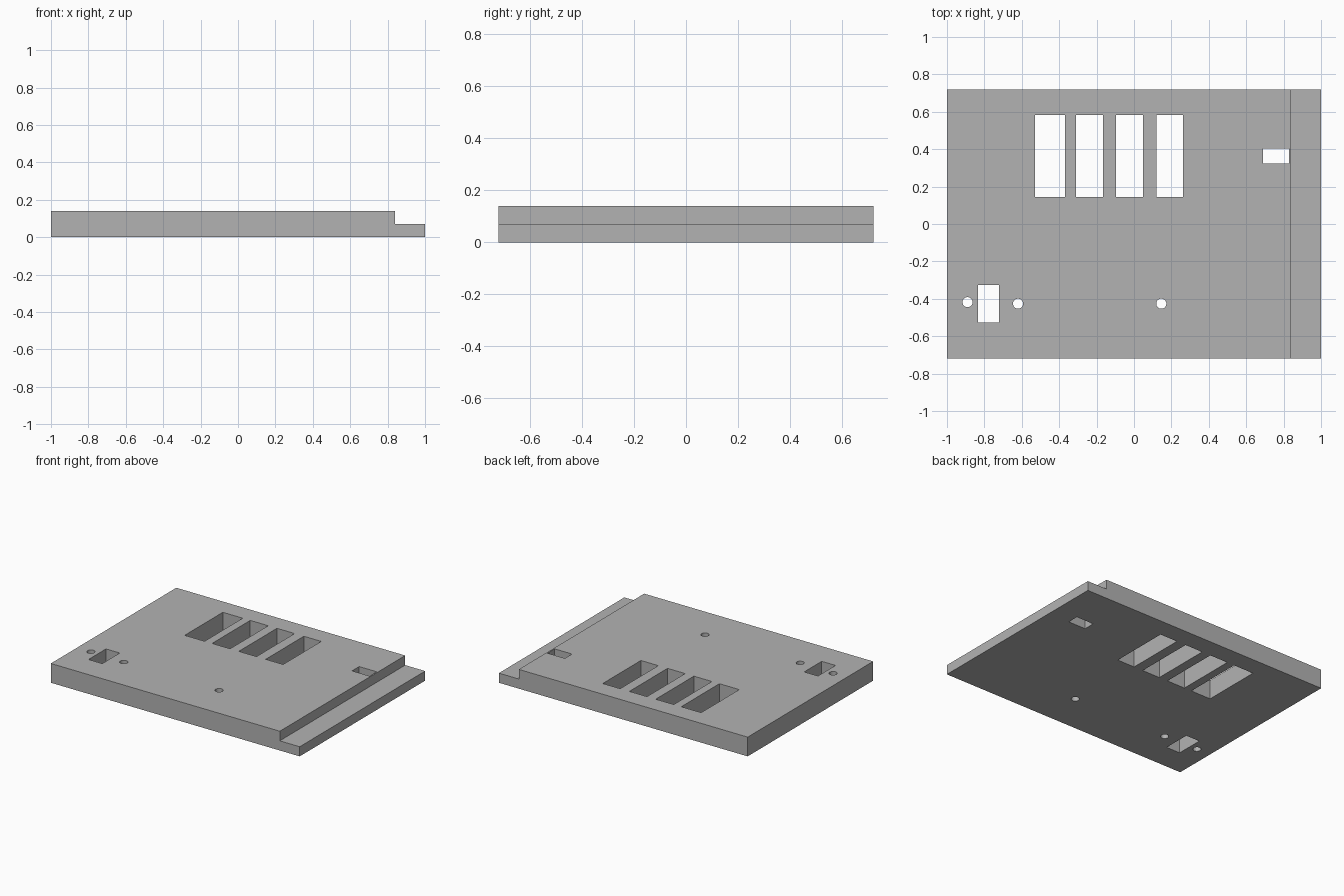
import bpy
import bmesh
from mathutils import Matrix

old = bpy.data.objects.get("Cube")
if old:
    bpy.data.objects.remove(old, do_unlink=True)

HALF_X, HALF_Y = 1.0, 0.72
HEIGHT, STEP_X, STEP_Z = 0.14, 0.84, 0.07

grey = bpy.data.materials.new("plain grey")
grey.use_nodes = True
grey.diffuse_color = (0.45, 0.45, 0.45, 1)
grey.node_tree.nodes["Principled BSDF"].inputs["Base Color"].default_value = grey.diffuse_color


def make_object(name, bm):
    bmesh.ops.recalc_face_normals(bm, faces=bm.faces)
    mesh = bpy.data.meshes.new(name)
    bm.to_mesh(mesh)
    bm.free()
    mesh.materials.append(grey)
    obj = bpy.data.objects.new(name, mesh)
    bpy.context.collection.objects.link(obj)
    return obj


# Panel: stepped profile swept from front to back
bm = bmesh.new()
profile = [(-HALF_X, 0), (HALF_X, 0), (HALF_X, STEP_Z),
           (STEP_X, STEP_Z), (STEP_X, HEIGHT), (-HALF_X, HEIGHT)]
face = bm.faces.new([bm.verts.new((x, -HALF_Y, z)) for x, z in profile])
swept = bmesh.ops.extrude_face_region(bm, geom=[face])["geom"]
bmesh.ops.translate(bm, vec=(0, 2 * HALF_Y, 0),
                    verts=[v for v in swept if isinstance(v, bmesh.types.BMVert)])
panel = make_object("panel", bm)

# Openings: tall slots, two small windows and round screw holes
bm = bmesh.new()


def box_opening(x0, x1, y0, y1):
    place = (Matrix.Translation(((x0 + x1) / 2, (y0 + y1) / 2, HEIGHT / 2))
             @ Matrix.Diagonal((x1 - x0, y1 - y0, 3 * HEIGHT, 1)))
    bmesh.ops.create_cube(bm, size=1, matrix=place)


for x0, x1 in [(-0.53, -0.37), (-0.31, -0.165), (-0.095, 0.047), (0.121, 0.261)]:
    box_opening(x0, x1, 0.145, 0.583)
box_opening(-0.833, -0.722, -0.527, -0.326)
box_opening(0.69, 0.83, 0.323, 0.405)

for x, y in [(-0.89, -0.418), (-0.62, -0.426), (0.146, -0.426)]:
    bmesh.ops.create_cone(bm, cap_ends=True, segments=32, radius1=0.027, radius2=0.027,
                          depth=3 * HEIGHT, matrix=Matrix.Translation((x, y, HEIGHT / 2)))
cutter = make_object("opening_cutter", bm)
cutter.hide_render = True

# Cut the openings, then drop the cutter
cut = panel.modifiers.new("openings", "BOOLEAN")
cut.operation = "DIFFERENCE"
cut.solver = "EXACT"
cut.object = cutter
bpy.ops.object.select_all(action="DESELECT")
panel.select_set(True)
bpy.context.view_layer.objects.active = panel
bpy.ops.object.modifier_apply(modifier=cut.name)
bpy.data.objects.remove(cutter, do_unlink=True)
bpy.ops.object.shade_smooth_by_angle()
